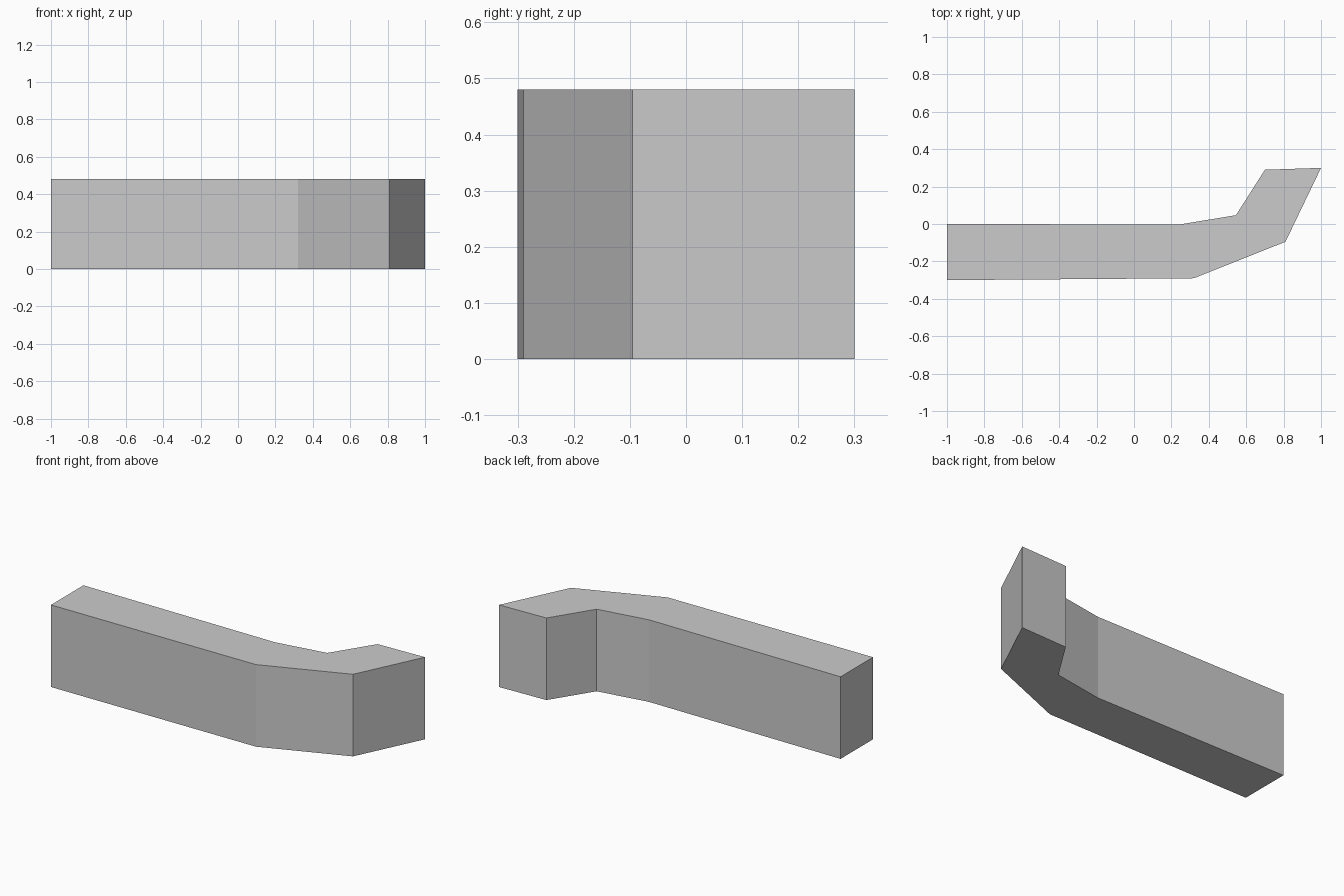
import bpy
import bmesh

if "Cube" in bpy.data.objects:
    bpy.data.objects.remove(bpy.data.objects["Cube"])

HEIGHT = 0.48

# Plain grey finish
grey = bpy.data.materials.new("plain_grey")
grey.use_nodes = True
colour = (0.6, 0.6, 0.6, 1)
grey.diffuse_color = colour
grey.node_tree.nodes["Principled BSDF"].inputs["Base Color"].default_value = colour

# Bent wall outline, counter-clockwise from the straight end
outline = [(-1, -0.3), (0.32, -0.29), (0.81, -0.095), (1, 0.3),
           (0.7, 0.29), (0.545, 0.047), (0.24, -0.003), (-1, 0)]

# Extrude the outline upwards into a solid wall
bm = bmesh.new()
base = bm.faces.new([bm.verts.new((x, y, 0)) for x, y in outline])
top = bmesh.ops.extrude_face_region(bm, geom=[base], use_keep_orig=True)
bmesh.ops.translate(bm, vec=(0, 0, HEIGHT),
                    verts=[g for g in top["geom"] if isinstance(g, bmesh.types.BMVert)])
bmesh.ops.recalc_face_normals(bm, faces=bm.faces)

mesh = bpy.data.meshes.new("bent_wall")
bm.to_mesh(mesh)
bm.free()
mesh.materials.append(grey)
wall = bpy.data.objects.new("bent_wall", mesh)
bpy.context.collection.objects.link(wall)
